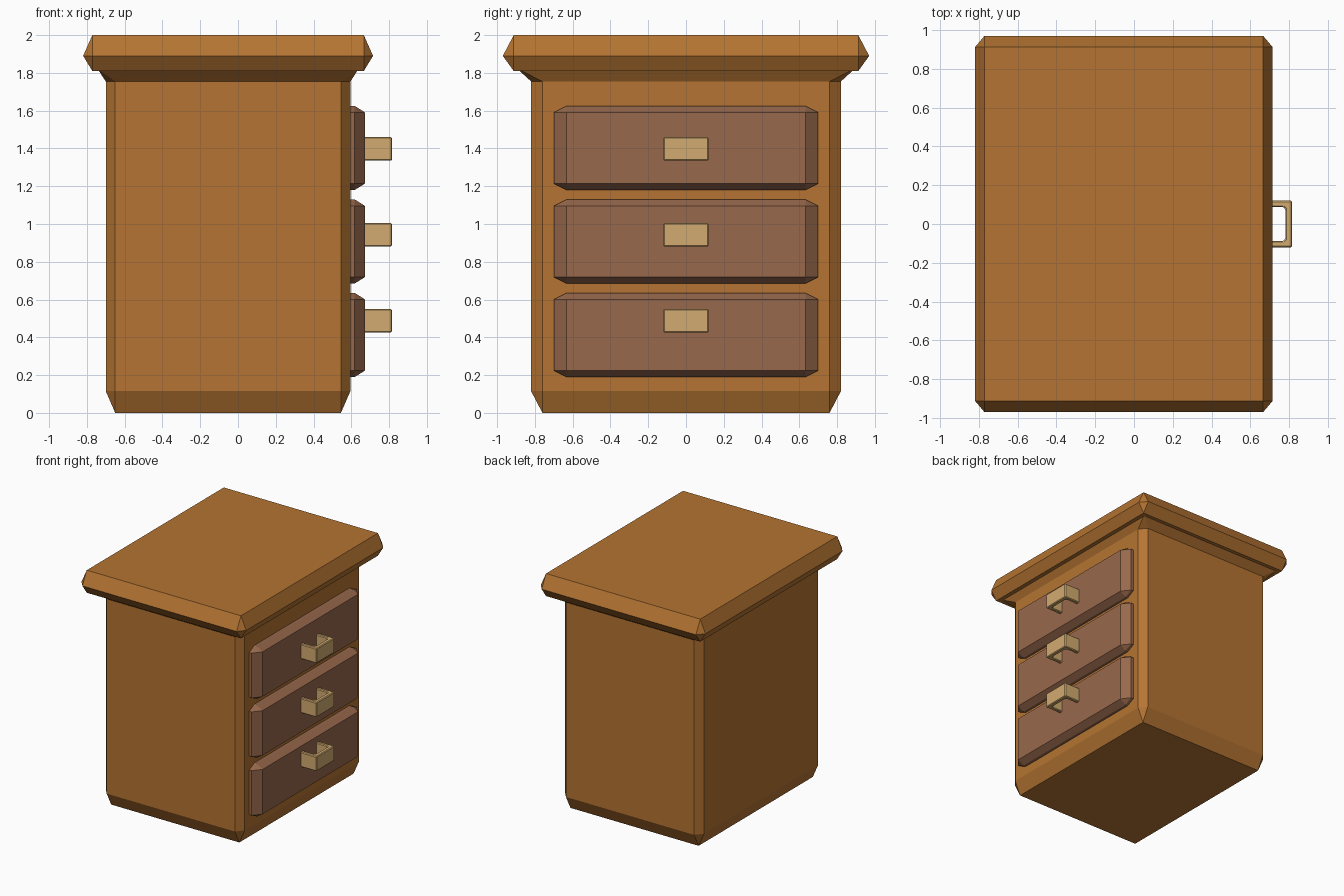
import bpy
import bmesh

cube = bpy.data.objects.get("Cube")
if cube:
    bpy.data.objects.remove(cube, do_unlink=True)


def material(name, colour):
    mat = bpy.data.materials.new(name)
    mat.use_nodes = True
    mat.diffuse_color = (*colour, 1)
    mat.node_tree.nodes["Principled BSDF"].inputs["Base Color"].default_value = (*colour, 1)
    return mat


wood = material("warm oak", (0.46, 0.175, 0.032))
drawer_wood = material("dark drawer wood", (0.31, 0.138, 0.071))
brass = material("pale brass", (0.65, 0.41, 0.16))

CENTRE_X = -0.0525


def finish(name, bm, mat):
    bmesh.ops.remove_doubles(bm, verts=bm.verts, dist=0.0005)
    bmesh.ops.recalc_face_normals(bm, faces=bm.faces)
    mesh = bpy.data.meshes.new(name)
    bm.to_mesh(mesh)
    bm.free()
    mesh.materials.append(mat)
    obj = bpy.data.objects.new(name, mesh)
    bpy.context.collection.objects.link(obj)
    return obj


def stacked_rings(name, rings, place, mat):
    """Loft chamfered rectangles (level, half_u, half_v, cut_u, cut_v)."""
    bm = bmesh.new()
    loops = []
    for level, u, v, cu, cv in rings:
        outline = [(u, v - cv), (u - cu, v), (cu - u, v), (-u, v - cv),
                   (-u, cv - v), (cu - u, -v), (u - cu, -v), (u, cv - v)]
        loops.append([bm.verts.new(place(a, b, level)) for a, b in outline])
    for low, high in zip(loops, loops[1:]):
        for i in range(8):
            j = (i + 1) % 8
            bm.faces.new((low[i], low[j], high[j], high[i]))
    bm.faces.new(loops[0])
    bm.faces.new(loops[-1])
    return finish(name, bm, mat)


def upright(u, v, level):
    return (CENTRE_X + u, v, level)


# Carcass: chamfered foot, straight sides, flared neck under the top
stacked_rings("cabinet_body", [
    (0, 0.5975, 0.76, 0, 0),
    (0.115, 0.6475, 0.82, 0.05, 0.06),
    (1.755, 0.6475, 0.82, 0.05, 0.06),
    (1.812, 0.685, 0.883, 0.008, 0.01),
], upright, wood)

# Overhanging top with chamfers above and below
stacked_rings("table_top", [
    (1.81, 0.7185, 0.912, 0, 0),
    (1.89, 0.7675, 0.97, 0.049, 0.058),
    (2.0, 0.7185, 0.912, 0, 0),
], upright, wood)

# Drawers with their pulls
drawers = (("bottom", 0.4125, 0.4875), ("middle", 0.9075, 0.9425), ("top", 1.4025, 1.3975))
for label, drawer_z, pull_z in drawers:
    stacked_rings(label + "_drawer", [
        (0.56, 0.70, 0.2225, 0.068, 0.034),
        (0.618, 0.70, 0.2225, 0.068, 0.034),
        (0.672, 0.632, 0.1885, 0, 0),
    ], lambda u, v, level: (level, u, drawer_z + v), drawer_wood)

    # U-shaped pull, extruded upward from its plan
    half_plan = [(0.665, 0.12), (0.815, 0.12)]
    inner_plan = [(0.78, 0.078), (0.77, 0.088), (0.665, 0.088)]
    plan = half_plan + [(x, -y) for x, y in reversed(half_plan)]
    plan += [(x, -y) for x, y in reversed(inner_plan)] + inner_plan
    bm = bmesh.new()
    face = bm.faces.new([bm.verts.new((x, y, pull_z - 0.0625)) for x, y in plan])
    raised = bmesh.ops.extrude_face_region(bm, geom=[face])["geom"]
    bmesh.ops.translate(bm, vec=(0, 0, 0.125),
                        verts=[v for v in raised if isinstance(v, bmesh.types.BMVert)])
    pull = finish(label + "_drawer_pull", bm, brass)
    bevel = pull.modifiers.new("soft edges", 'BEVEL')
    bevel.width = 0.006
    bevel.segments = 1
